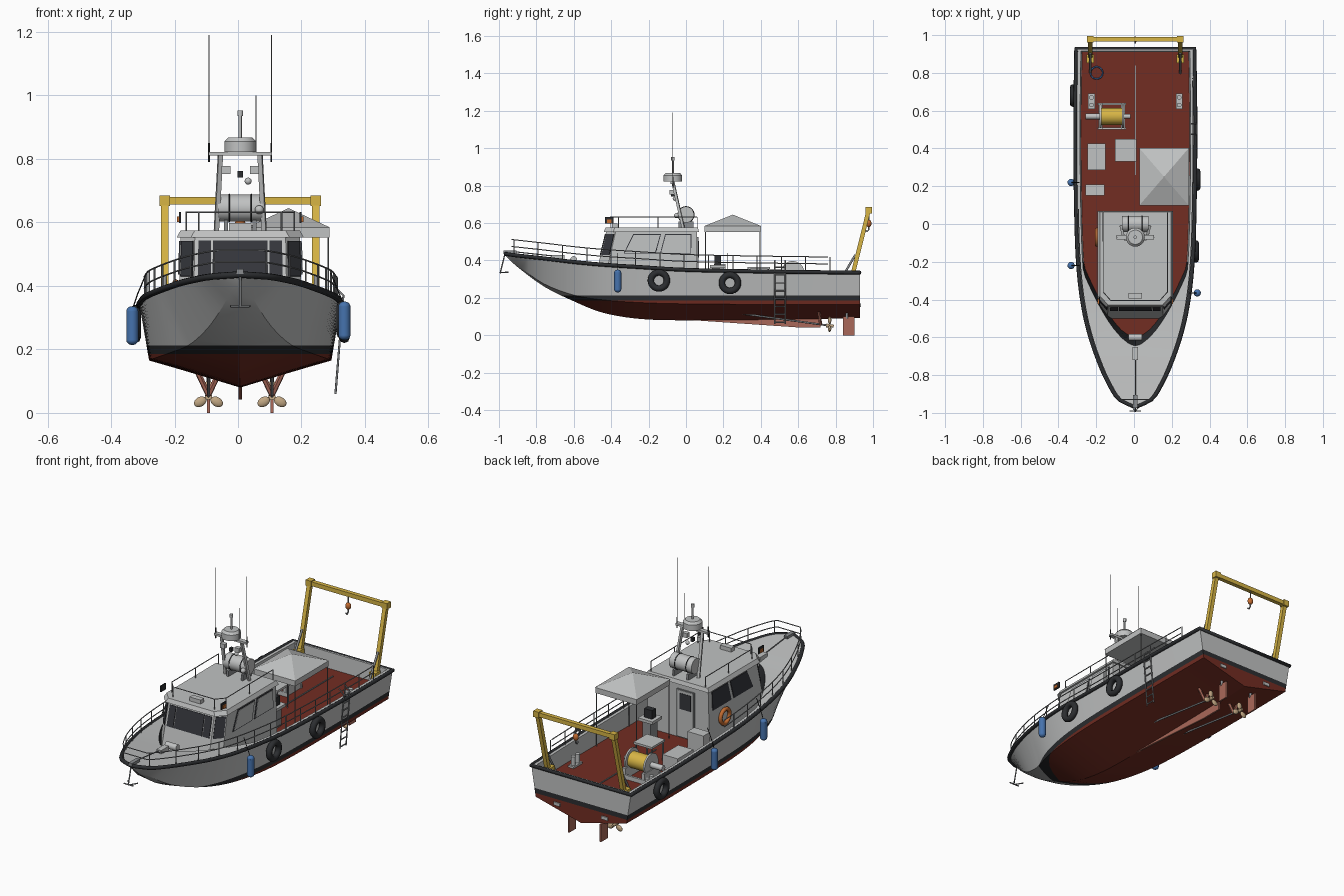
import bpy, bmesh
from math import pi, sin, cos
from mathutils import Vector, Matrix

if "Cube" in bpy.data.objects:
    bpy.data.objects.remove(bpy.data.objects["Cube"])

COLOURS = {"light grey": (.53, .54, .54), "black rubber": (.025, .027, .03), "red paint": (.17, .026, .016),
           "yellow": (.68, .46, .06), "blue": (.06, .17, .42), "dark glass": (.035, .037, .045),
           "rust pink": (.4, .14, .1), "bronze": (.54, .39, .23), "orange": (.55, .15, .03), "steel": (.26, .27, .28)}
MATS = {}
for key, rgb in COLOURS.items():
    m = MATS[key] = bpy.data.materials.new(key)
    m.use_nodes = True
    m.diffuse_color = (*rgb, 1)
    m.node_tree.nodes["Principled BSDF"].inputs["Base Color"].default_value = (*rgb, 1)
GREY, BLACK, RED, YELLOW, BLUE, GLASS, PINK, BRONZE, ORANGE, STEEL = COLOURS
PARTS = []


def add(name, data, *mats):
    ob = bpy.data.objects.new(name, data)
    bpy.context.collection.objects.link(ob)
    for key in mats:
        data.materials.append(MATS[key])
    PARTS.append(ob)


def mesh(name, bm, *mats):
    bmesh.ops.recalc_face_normals(bm, faces=bm.faces)
    me = bpy.data.meshes.new(name)
    bm.to_mesh(me)
    bm.free()
    add(name, me, *mats)


def box(name, centre, size, mat):
    bm = bmesh.new()
    bmesh.ops.create_cube(bm, size=1, matrix=Matrix.Translation(centre) @ Matrix.Diagonal((*size, 1)))
    mesh(name, bm, mat)


def rod(name, a, b, r, mat, r2=None, segs=24):
    a, b = Vector(a), Vector(b)
    turn = (b - a).to_track_quat('Z', 'Y').to_matrix().to_4x4() @ Matrix.Rotation(pi / segs, 4, 'Z')
    bm = bmesh.new()
    bmesh.ops.create_cone(bm, cap_ends=True, segments=segs, radius1=r, radius2=r if r2 is None else r2,
                          depth=(b - a).length, matrix=Matrix.Translation((a + b) / 2) @ turn)
    mesh(name, bm, mat)


def ball(name, centre, scale, mat, turn=0):
    bm = bmesh.new()
    bmesh.ops.create_uvsphere(bm, u_segments=20, v_segments=12, radius=1, matrix=Matrix.Translation(centre)
                              @ Matrix.Rotation(turn, 4, 'Y') @ Matrix.Diagonal((*scale, 1)))
    mesh(name, bm, mat)


def tubes(name, paths, r, mat, closed=False):
    cu = bpy.data.curves.new(name, 'CURVE')
    cu.dimensions, cu.bevel_depth, cu.bevel_resolution, cu.use_fill_caps = '3D', r, 2, True
    for path in paths:
        sp = cu.splines.new('POLY')
        sp.points.add(len(path) - 1)
        for p, co in zip(sp.points, path):
            p.co = (*co, 1)
        sp.use_cyclic_u = closed
    add(name, cu, mat)


def ring(centre, r, axis):
    c = Vector(centre)
    pts = [(r * cos(t * pi / 14), r * sin(t * pi / 14)) for t in range(28)]
    return [c + Vector((0, u, v) if axis == 'x' else (u, v, 0)) for u, v in pts]


# Hull: y, sheer half-width, sheer z, chine half-width, chine z, keel z
ROWS = [(-.965, .012, .44, .004, .43, .425), (-.93, .084, .435, .02, .4, .39), (-.85, .138, .426, .055, .335, .325),
        (-.75, .185, .415, .1, .27, .255), (-.6, .238, .397, .16, .215, .182), (-.45, .274, .383, .22, .19, .122),
        (-.25, .3, .37, .262, .175, .088), (0, .312, .355, .282, .168, .08), (.5, .318, .345, .287, .165, .083),
        (.93, .313, .34, .285, .165, .092)]


def hull_at(y):
    i = max([n for n, r in enumerate(ROWS[:-1]) if r[0] <= y], default=0)
    a, b, p, q = ROWS[i], ROWS[i + 1], ROWS[max(i - 1, 0)], ROWS[min(i + 2, len(ROWS) - 1)]
    h = b[0] - a[0]
    t = (y - a[0]) / h
    out = []
    for k in range(1, 6):
        s0, s1 = (b[k] - p[k]) / (b[0] - p[0]), (q[k] - a[k]) / (q[0] - a[0])
        out.append(a[k] + (b[k] - a[k]) * t * t * (3 - 2 * t) + h * t * (1 - t) * (s0 * (1 - t) - s1 * t))
    return out


def clamp(v):
    return min(max(v, 0), 1)


DECK, TIP = .25, -.645


def section(y):
    w, s, cx, cz, kz = hull_at(y)
    inner = min(w - .025, .3 * clamp((y - TIP) / .45) ** .6)
    foot = min(w - .031, .3 * clamp((y - TIP - .04) / .45) ** .6)
    z = s if y > .912 else s + (DECK - s) * clamp((y - TIP) / .04)
    half = [(cx, cz), (w, s), (inner, s), (foot, z)]
    pts = [(0, kz)] + half + [(0, z)] + [(-x, h) for x, h in reversed(half)]
    return [(x, y, h) for x, h in pts]


stations = [-.965, -.95, -.93, -.905] + [-.88 + .04 * n for n in range(45)] + [TIP, -.63, -.605, .91, .915, .93]
stations.sort()
bm = bmesh.new()
rings = [[bm.verts.new(co) for co in section(y)] for y in stations]
OUTER = 3
for ra, rb, ya, yb in zip(rings, rings[1:], stations, stations[1:]):
    mid = (ya + yb) / 2
    for k in range(10):
        f = bm.faces.new((ra[k], ra[(k + 1) % 10], rb[(k + 1) % 10], rb[k]))
        strip = min(k, 9 - k)
        opened = TIP < mid < .91
        f.material_index = OUTER if strip < 2 else 0
        if strip == 3 and opened and mid < -.2:
            f.material_index = 1
        if strip == 4 and opened:
            f.material_index = 2
for end in (rings[0], rings[-1]):
    bm.faces.new(end).material_index = OUTER
bmesh.ops.remove_doubles(bm, verts=bm.verts, dist=.0003)
RED_TOP, STRIPE_TOP = .186, .213
for cut in (RED_TOP, STRIPE_TOP):
    bmesh.ops.bisect_plane(bm, geom=bm.verts[:] + bm.edges[:] + bm.faces[:], plane_co=(0, 0, cut), plane_no=(0, 0, 1))
for f in bm.faces:
    if f.material_index == OUTER:
        z = f.calc_center_median().z
        f.material_index = 2 if z < RED_TOP else 1 if z < STRIPE_TOP else 0
mesh("hull", bm, GREY, BLACK, RED)


def side_path(s, ys, inset, up):
    return [(s * max(hull_at(y)[0] - inset, 0), y, hull_at(y)[1] + up) for y in ys]


# Rub rail, bow rails and stanchions
run = [y for y in stations if y < .94]
tubes("rub_rail", [side_path(1, run[::-1], 0, -.005) + side_path(-1, run, 0, -.005)], .0105, BLACK, True)
for up, label in ((.077, "top_rail"), (.04, "middle_rail")):
    left = [y for y in stations if -.94 < y < .78]
    right = [y for y in left if y < .12]
    tubes(label, [side_path(1, left[::-1], .012, up) + side_path(-1, right, .012, up)], .0027, STEEL)
posts = []
for s, last in ((1, .77), (-1, .1)):
    y = -.92
    while y < last + .01:
        posts.append(side_path(s, [y], .012, 0) + side_path(s, [y], .012, .077))
        y += .13
tubes("stanchions", posts, .0027, STEEL)

# Cabin with raked front and cut corners
LOW = [(.148, -.5), (.197, -.445), (.197, .06)]
HIGH = [(.143, -.425), (.188, -.375), (.188, .06)]


def prism(name, low, z0, high, z1, mat):
    bm = bmesh.new()
    loops = [[bm.verts.new((x, y, z)) for x, y in half + [(-x, y) for x, y in reversed(half)]]
             for half, z in ((low, z0), (high, z1))]
    n = len(loops[0])
    for k in range(n):
        bm.faces.new((loops[0][k], loops[0][(k + 1) % n], loops[1][(k + 1) % n], loops[1][k]))
    for lp in loops:
        bm.faces.new(lp)
    mesh(name, bm, mat)


ROOF = .575
prism("cabin", LOW, DECK, HIGH, .56, GREY)
edge = [(.155, -.44), (.2, -.39), (.2, .07)]
prism("cabin_roof", edge, .553, [(x - .012, y + .01) for x, y in edge[:2]] + [(.188, .063)], ROOF, GREY)


def plate(name, wall, uv, mat, thick=.004):
    bl, br, tr, tl = (Vector(c) for c in wall)
    n = (br - bl).cross(tl - bl).normalized()
    flat = [(bl.lerp(br, u)).lerp(tl.lerp(tr, u), v) for u, v in uv]
    bm = bmesh.new()
    lo, hi = ([bm.verts.new(p + n * d) for p in flat] for d in (-.002, thick))
    bm.faces.new(lo)
    bm.faces.new(hi)
    for k in range(4):
        bm.faces.new((lo[k], lo[(k + 1) % 4], hi[(k + 1) % 4], hi[k]))
    mesh(name, bm, mat)


def wall(a, b, s=1):
    pts = [(*LOW[a], DECK), (*LOW[b], DECK), (*HIGH[b], .56), (*HIGH[a], .56)]
    return pts if s > 0 else [(-pts[k][0], *pts[k][1:]) for k in (1, 0, 3, 2)]


front = [(-x, y, z) for x, y, z in (wall(0, 0)[0], wall(0, 0)[3])]
front = [front[0], wall(0, 0)[0], wall(0, 0)[3], front[1]]
for u0, u1 in ((.04, .18), (.2, .8), (.82, .96)):
    plate("front_window", front, [(u0, .58), (u1, .58), (u1, .94), (u0, .94)], GLASS)
for s in (1, -1):
    plate("corner_window", wall(0, 1, s), [(.12, .58), (.92, .58), (.92, .94), (.12, .94)], GLASS)
    for quad in ([(.15, .6), (.52, .6), (.56, .94), (.22, .94)], [(.57, .6), (.93, .6), (.93, .94), (.61, .94)]):
        if s < 0:
            quad = [(1 - u, v) for u, v in reversed(quad)]
        plate("side_window", wall(1, 2, s), quad, GLASS)
        if s > 0:
            cu, cv = (sum(c) / 4 for c in zip(*quad))
            pane = [(cu + (u - cu) * .94, cv + (v - cv) * .91) for u, v in quad]
            plate("side_window_pane", wall(1, 2, s), pane, GREY, .006)
box("cabin_door", (-.05, .062, .39), (.11, .008, .27), STEEL)
box("cabin_door_panel", (-.05, .064, .39), (.1, .008, .26), GREY)
box("door_window", (-.05, .067, .46), (.07, .006, .09), GLASS)

# Roof rail, sidelights and life raft
rail = [(.17, .06), (.17, -.36), (.13, -.405)]
rail += [(-x, y) for x, y in reversed(rail)]
tubes("roof_rail", [[(x, y, .632) for x, y in rail]] + [[(x, y, ROOF - .01), (x, y, .632)]
      for x, y in rail + [(.17, -.15), (-.17, -.15)]], .0025, STEEL)
for s in (1, -1):
    box("sidelight_board", (s * .19, -.41, .615), (.006, .045, .035), BLACK)
    box("sidelight", (s * .195, -.41, .61), (.008, .025, .018), ORANGE)
    box("raft_cradle", (s * .045, 0, .59), (.012, .08, .035), STEEL)
    tubes("raft_strap", [ring((s * .035, 0, .645), .043, 'x')], .0025, BLACK, True)
rod("life_raft", (-.07, 0, .645), (.07, 0, .645), .043, GREY)
box("searchlight", (0, -.38, .585), (.07, .03, .025), GREY)
ball("horn", (.06, -.05, .64), (.014, .014, .014), GREY)

# Mast, radar and aerials
for s in (1, -1):
    rod("mast_leg", (s * .075, -.015, ROOF), (s * .062, -.07, .82), .01, GREY, segs=4)
    rod("aerial", (s * .098, -.07, .79), (s * .098, -.07, 1.19), .0015, STEEL, segs=8)
    rod("aerial_base", (s * .098, -.07, .79), (s * .098, -.07, .85), .003, BLACK, segs=8)
    box("flood_light", (s * .045, -.075, .765), (.028, .025, .025), GREY)
box("mast_bar", (0, -.07, .816), (.2, .025, .012), GREY)
box("mast_camera", (0, -.07, .752), (.016, .02, .02), BLACK)
ball("mast_speaker", (.025, -.06, .73), (.011, .011, .011), GREY)
rod("radar_base", (0, -.07, .822), (0, -.07, .855), .05, GREY, segs=32)
rod("radar_cap", (0, -.07, .855), (0, -.07, .868), .05, GREY, .038, 32)
rod("mast_pole", (0, -.07, .868), (0, -.07, .94), .005, GREY)
rod("mast_lamp", (0, -.07, .935), (0, -.07, .952), .009, GREY)
rod("short_aerial", (.05, -.07, .82), (.05, -.07, 1), .0015, STEEL, segs=8)

# Work canopy on four legs
cx, cy = .152, .25
box("canopy_rim", (cx, cy, .568), (.258, .3, .032), GREY)
bm = bmesh.new()
apex = bm.verts.new((cx, cy, .645))
rim = [bm.verts.new((cx + a * .131, cy + b * .152, .584)) for a, b in ((1, 1), (-1, 1), (-1, -1), (1, -1))]
bm.faces.new(rim)
for k in range(4):
    bm.faces.new((rim[k], rim[(k + 1) % 4], apex))
mesh("canopy_top", bm, GREY)
tubes("canopy_legs", [[(cx + a * .125, cy + b * .146, DECK), (cx + a * .125, cy + b * .146, .57)]
      for a in (1, -1) for b in (1, -1)], .0025, STEEL)

# Stern gantry with hook
for s in (1, -1):
    rod("gantry_post", (s * .238, .885, .3), (s * .238, .977, .67), .016, YELLOW, segs=4)
    box("gantry_corner", (s * .238, .978, .668), (.034, .034, .034), YELLOW)
    box("gantry_foot", (s * .238, .875, .29), (.04, .045, .08), YELLOW)
    rod("gantry_brace", (s * .238, .8, DECK), (s * .238, .905, .43), .006, STEEL)
box("gantry_beam", (0, .978, .668), (.46, .024, .024), YELLOW)
rod("hook_wire", (0, .978, .66), (0, .978, .6), .003, STEEL)
ball("hook_block", (0, .978, .598), (.016, .014, .02), ORANGE)
tubes("hook", [[(0, .978, .58), (0, .978, .565), (0, .967, .555), (0, .957, .565)]], .004, STEEL)

# Winch and deck gear
rod("winch_drum", (-.18, .57, .335), (-.07, .57, .335), .045, YELLOW)
for x in (-.185, -.065):
    rod("winch_flange", (x - .005, .57, .335), (x + .005, .57, .335), .062, GREY, segs=28)
    box("winch_frame", (x, .57, .28), (.02, .14, .06), GREY)
rod("winch_motor", (-.265, .57, .335), (-.19, .57, .335), .016, GREY)
rod("winch_shaft", (-.06, .57, .335), (-.025, .57, .335), .012, GREY)
for y in (.505, .635):
    box("winch_base", (-.125, y, .262), (.15, .012, .024), GREY)
box("low_locker", (-.205, .355, .29), (.095, .14, .08), GREY)
box("tool_locker", (-.213, .18, .315), (.1, .06, .13), GREY)
box("work_table", (-.05, .39, .36), (.115, .12, .012), GREY)
for a in (-.1, 0):
    for y in (.34, .44):
        rod("table_leg", (a, y, DECK), (a, y, .36), .005, STEEL, segs=8)
box("console", (.1, .17, .305), (.05, .06, .11), STEEL)
box("console_top", (.1, .17, .368), (.09, .085, .016), GREY)
box("console_screen", (.1, .17, .4), (.05, .035, .05), BLACK)
box("deck_rail", (0, .55, DECK + .002), (.006, .58, .006), STEEL)
for s in (1, -1):
    box("bollard_base", (s * .232, .65, DECK + .005), (.035, .08, .012), GREY)
    for y in (.63, .67):
        rod("bollard", (s * .232, y, DECK), (s * .232, y, .31), .012, GREY)
tubes("rope_coil", [ring((-.205, .8, DECK + .006), .032, 'z')], .004, BLUE, True)

# Foredeck gear and anchor
box("windlass", (0, -.685, .415), (.03, .07, .03), GREY)
rod("windlass_drum", (-.035, -.6, .405), (.035, -.6, .405), .018, GREY)
box("bow_roller", (0, -.94, .445), (.022, .07, .015), STEEL)
rod("anchor_chain", (0, -.92, .447), (0, -.72, .425), .003, STEEL)
tubes("anchor", [[(0, -.95, .445), (0, -.968, .435), (0, -.993, .335)], [(-.03, -.95, .337), (0, -.993, .335),
      (.03, -.95, .337)], [(-.03, -.99, .336), (.03, -.99, .336)]], .0035, STEEL)

# Fenders, tyres, life ring and boarding ladder
for x, y, z in ((.328, -.365, .29), (-.34, -.22, .275), (-.34, .22, .275)):
    rod("fender", (x, y, z - .045), (x, y, z + .045), .019, BLUE)
    for d in (-.045, .045):
        ball("fender_end", (x, y, z + d), (.019, .019, .016), BLUE)
    tubes("fender_rope", [[(x, y, z + .05), (x * .95, y, .375), (x * .87, y, .44)]], .002, BLACK)
for x, y, z in ((.32, -.145, .293), (.328, .235, .28), (-.33, .68, .28)):
    tubes("tyre", [ring((x, y, z), .043, 'x')], .017, BLACK, True)
tubes("life_ring", [ring((-.203, -.07, .37), .04, 'x')], .011, ORANGE, True)
ladder = [[(.325, y, .37), (.3, y, .06)] for y in (.475, .53)]
tubes("ladder", [[(.295, a[0][1], .4)] + a for a in ladder] + [[(.301 + .0034 * n, .475, .07 + .042 * n),
      (.301 + .0034 * n, .53, .07 + .042 * n)] for n in range(8)], .0035, STEEL)

# Skeg, shafts, propellers and rudders
bm = bmesh.new()
bm.faces.new([bm.verts.new((-.005, y, z)) for y, z in ((-.1, .09), (.72, .095), (.72, .042), (.6, .042))])
res = bmesh.ops.extrude_face_region(bm, geom=bm.faces[:])
bmesh.ops.translate(bm, verts=[v for v in res["geom"] if isinstance(v, bmesh.types.BMVert)], vec=(.01, 0, 0))
mesh("skeg", bm, PINK)
for s in (1, -1):
    x = s * .1
    rod("propeller_shaft", (x, .3, .115), (x, .78, .05), .005, STEEL)
    for d in (-.035, .035):
        rod("shaft_strut", (x, .72, .056), (x + d, .71, .13), .009, PINK, segs=6)
    rod("propeller_hub", (x, .75, .052), (x, .79, .049), .011, BRONZE, .007)
    for n in range(3):
        t = n * 2 * pi / 3
        ball("propeller_blade", (x + .03 * sin(t), .768, .05 + .03 * cos(t)), (.015, .009, .021), BRONZE, t)
    box("rudder", (x, .87, .05), (.009, .06, .1), PINK)
    rod("rudder_stock", (x, .86, .09), (x, .86, .14), .007, STEEL)
    box("transom_anode", (s * .15, .932, .16), (.04, .008, .018), GREY)

# Centre the boat and keep crisp edges
bpy.ops.object.select_all(action='DESELECT')
for ob in PARTS:
    ob.location.x += .007
    if ob.type == 'MESH':
        ob.select_set(True)
        bpy.context.view_layer.objects.active = ob
bpy.ops.object.shade_smooth_by_angle(angle=.34)
